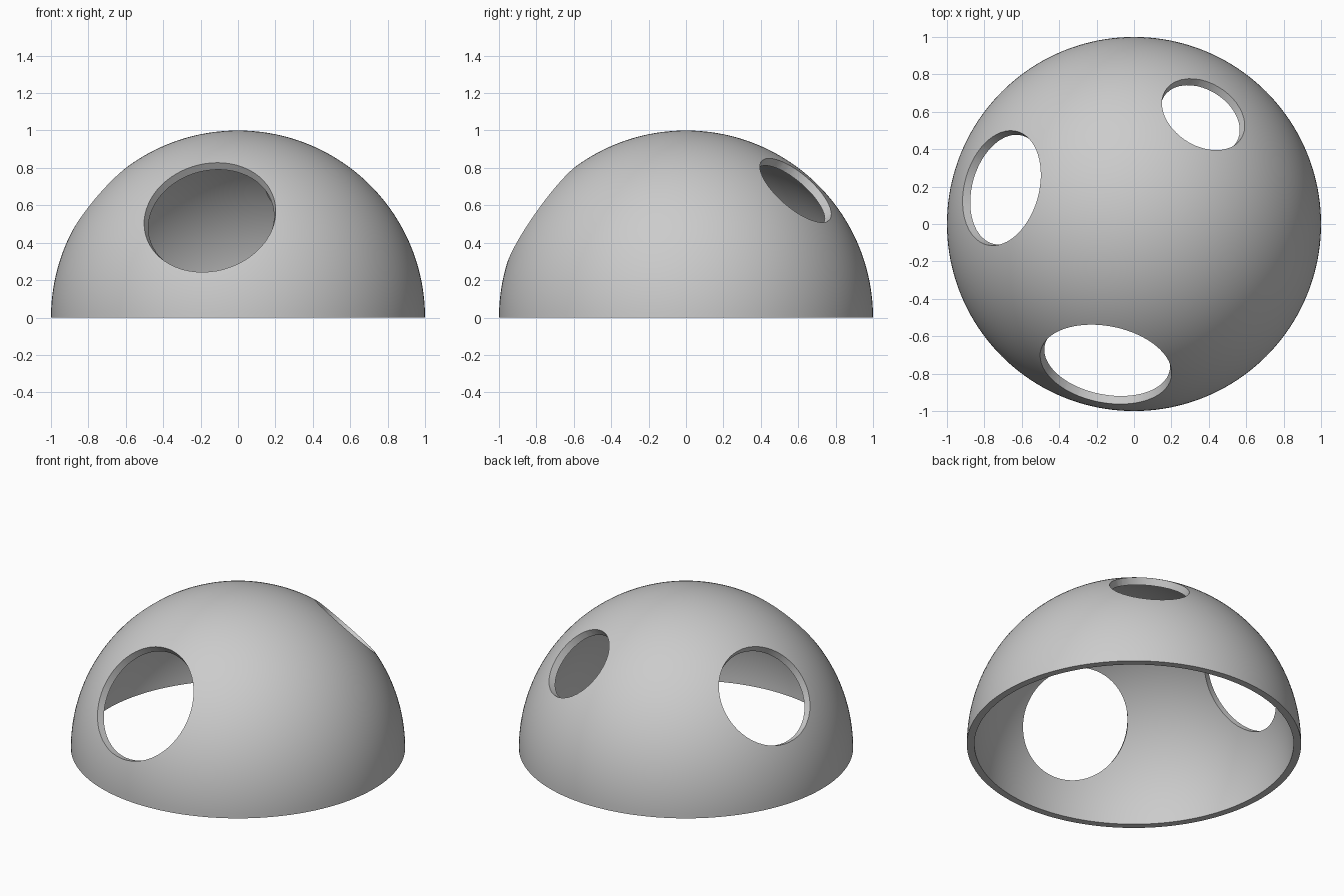
import bpy, bmesh, math
from mathutils import Vector

if "Cube" in bpy.data.objects:
    bpy.data.objects.remove(bpy.data.objects["Cube"])

INNER_SCALE = 0.955

bm = bmesh.new()
bmesh.ops.create_uvsphere(bm, u_segments=160, v_segments=96, radius=1.0)


# Slice off everything on the outer side of a plane
def slice_off(point, normal):
    geom = bm.verts[:] + bm.edges[:] + bm.faces[:]
    bmesh.ops.bisect_plane(bm, geom=geom, dist=1e-5, plane_co=point,
                           plane_no=normal, clear_outer=True)


# Flat base of the dome
slice_off((0, 0, 0), (0, 0, -1))

# Round openings (front, left, back): direction of the centre and radius
for direction, radius in (((-0.15, -0.75, 0.535), 0.357),
                          ((-0.707, 0.192, 0.603), 0.314),
                          ((0.372, 0.588, 0.682), 0.24)):
    axis = Vector(direction).normalized()
    slice_off(axis * math.sqrt(1 - radius ** 2), axis)

# Shell thickness: inner copy pulled toward the centre, joined by walls
shell = bmesh.ops.extrude_face_region(bm, geom=bm.faces[:], use_keep_orig=True)
inner = [g for g in shell["geom"] if isinstance(g, bmesh.types.BMVert)]
for v in inner:
    v.co *= INNER_SCALE
bmesh.ops.recalc_face_normals(bm, faces=bm.faces[:])

mesh = bpy.data.meshes.new("dome_shell")
bm.to_mesh(mesh)
bm.free()
dome = bpy.data.objects.new("dome_shell", mesh)
bpy.context.collection.objects.link(dome)

# Smooth surface with crisp rim and hole edges
bpy.context.view_layer.objects.active = dome
dome.select_set(True)
bpy.ops.object.shade_smooth_by_angle(angle=math.radians(35))
